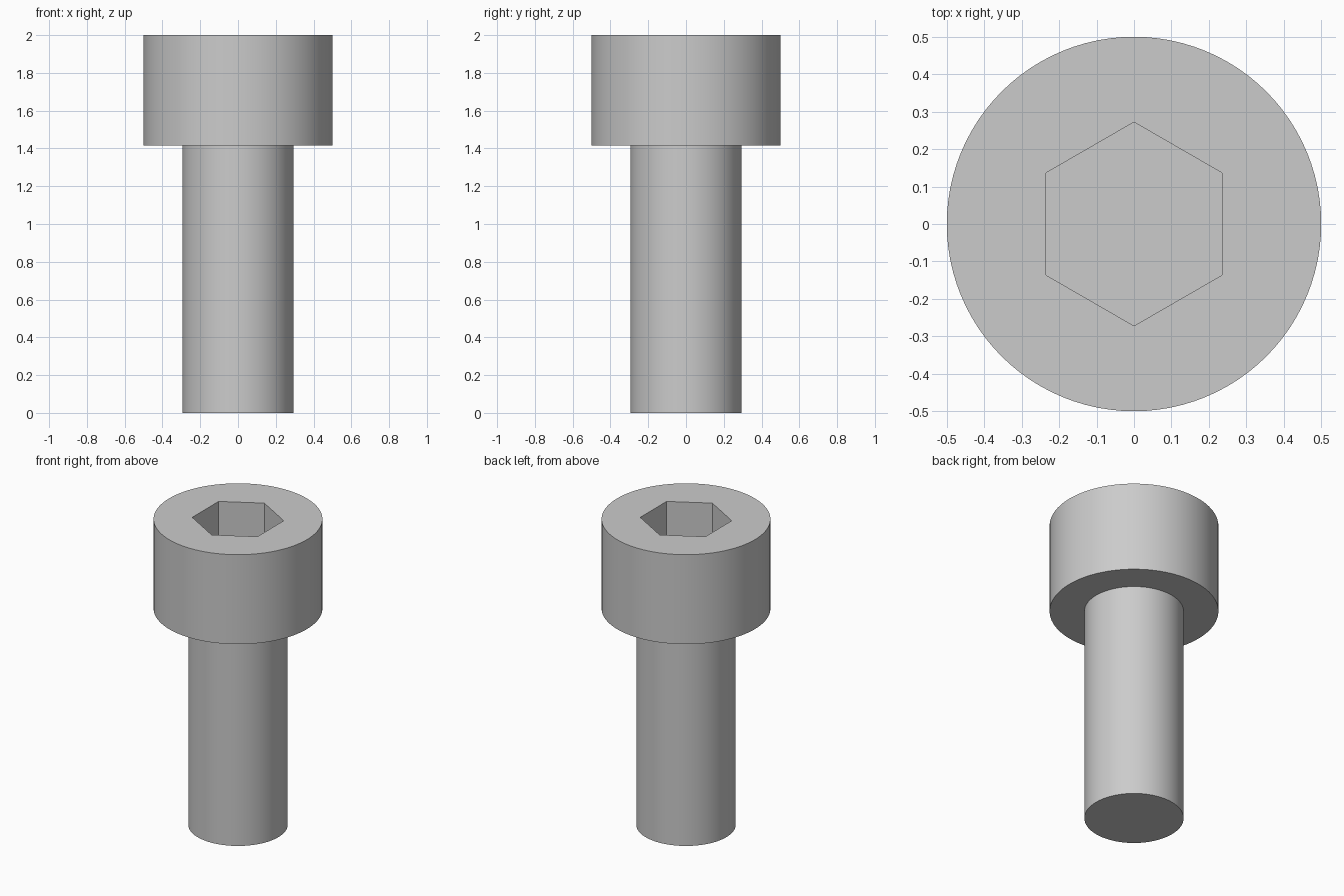
import bpy
import bmesh
from math import cos, sin, pi, radians

cube = bpy.data.objects.get("Cube")
if cube:
    bpy.data.objects.remove(cube, do_unlink=True)

SIDES = 96
HEAD_RADIUS, SHAFT_RADIUS, SOCKET_RADIUS = 0.5, 0.294, 0.272
TOP, HEAD_BOTTOM, SOCKET_FLOOR = 2.0, 1.415, 1.65

steel = bpy.data.materials.new("steel grey")
steel.use_nodes = True
grey = (0.6, 0.6, 0.6, 1)
steel.diffuse_color = grey
steel.node_tree.nodes["Principled BSDF"].inputs["Base Color"].default_value = grey

bm = bmesh.new()


def ring(radius, z, sides=SIDES):
    """Closed loop of vertices, with one corner on the +y axis."""
    angles = [pi / 2 + 2 * pi * i / sides for i in range(sides)]
    return [bm.verts.new((radius * cos(a), radius * sin(a), z)) for a in angles]


def wall(lower, upper):
    """Quads between two loops of equal length."""
    n = len(lower)
    for i in range(n):
        j = (i + 1) % n
        bm.faces.new((lower[i], lower[j], upper[j], upper[i]))


# Shaft and head, from the tip upwards
tip = ring(SHAFT_RADIUS, 0)
neck = ring(SHAFT_RADIUS, HEAD_BOTTOM)
head_low = ring(HEAD_RADIUS, HEAD_BOTTOM)
head_top = ring(HEAD_RADIUS, TOP)
bm.faces.new(tip)
for lower, upper in ((tip, neck), (neck, head_low), (head_low, head_top)):
    wall(lower, upper)

# Hexagonal socket sunk into the head
socket_rim = ring(SOCKET_RADIUS, TOP, 6)
socket_floor = ring(SOCKET_RADIUS, SOCKET_FLOOR, 6)
wall(socket_rim, socket_floor)
bm.faces.new(socket_floor)

# Flat top between the round rim and the hexagon
rim_edges = [e for e in bm.edges if all(v.co.z > TOP - 0.001 for v in e.verts)]
bmesh.ops.triangle_fill(bm, edges=rim_edges, use_beauty=True, normal=(0, 0, 1))
bmesh.ops.recalc_face_normals(bm, faces=bm.faces)

mesh = bpy.data.meshes.new("socket_head_bolt")
bm.to_mesh(mesh)
bm.free()
mesh.materials.append(steel)
bolt = bpy.data.objects.new("socket_head_bolt", mesh)
bpy.context.collection.objects.link(bolt)

# Smooth round walls, crisp edges
bpy.ops.object.select_all(action="DESELECT")
bolt.select_set(True)
bpy.context.view_layer.objects.active = bolt
bpy.ops.object.shade_smooth_by_angle(angle=radians(30))
